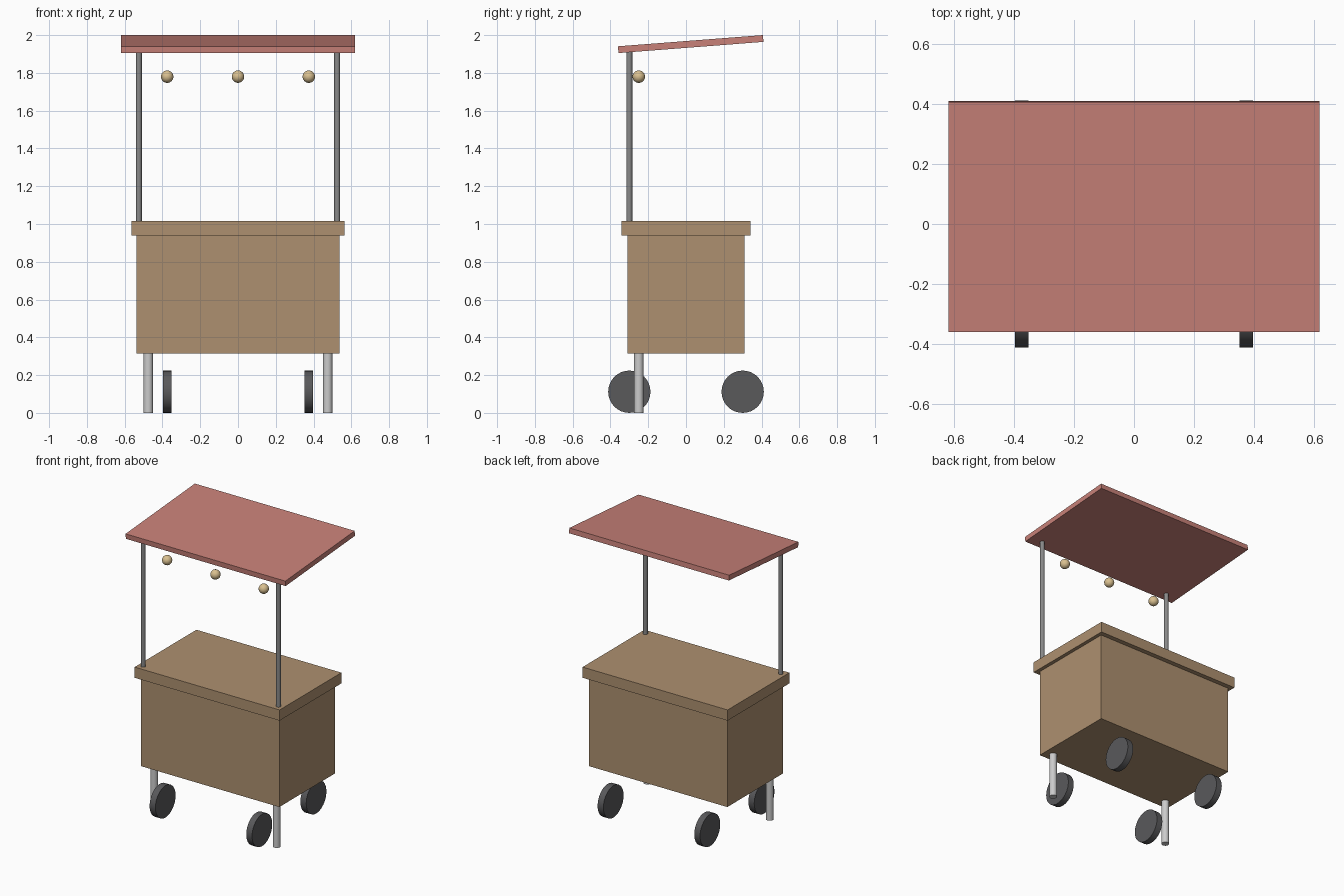
import bpy
import math

if "Cube" in bpy.data.objects:
    bpy.data.objects.remove(bpy.data.objects["Cube"])


def material(name, rgb):
    m = bpy.data.materials.new(name)
    m.diffuse_color = (*rgb, 1)
    m.use_nodes = True
    m.node_tree.nodes["Principled BSDF"].inputs["Base Color"].default_value = m.diffuse_color
    return m


WOOD = material("wood", (0.42, 0.28, 0.16))
RED = material("red_canopy", (0.58, 0.22, 0.19))
RUBBER = material("rubber", (0.10, 0.10, 0.105))
STEEL = material("dark_steel", (0.25, 0.25, 0.25))
GLOW = material("warm_bulb", (0.70, 0.53, 0.28))


def finish(name, mat, smooth=False):
    ob = bpy.context.object
    ob.name = name
    if mat:
        ob.data.materials.append(mat)
    if smooth:
        bpy.ops.object.shade_smooth_by_angle(angle=math.radians(40))
    return ob


def box(name, centre, size, mat, tilt=0):
    bpy.ops.mesh.primitive_cube_add(size=1, location=centre, rotation=(tilt, 0, 0))
    bpy.context.object.scale = size
    return finish(name, mat)


def post(name, x, y, z0, z1, radius, mat):
    bpy.ops.mesh.primitive_cylinder_add(vertices=16, radius=radius, depth=z1 - z0,
                                        location=(x, y, (z0 + z1) / 2))
    return finish(name, mat, True)


# Cabinet, counter and tilted canopy
box("cabinet", (0, 0, 0.6275), (1.075, 0.62, 0.625), WOOD)
box("counter_top", (0, 0, 0.9775), (1.125, 0.685, 0.075), WOOD)
box("canopy", (0, 0.025, 1.9525), (1.24, 0.77, 0.036), RED, 0.077)

for side, sx in (("left", -1), ("right", 1)):
    # Canopy poles and front legs
    post(f"canopy_pole_{side}", sx * 0.525, -0.30, 1.01, 1.912, 0.016, STEEL)
    post(f"front_leg_{side}", sx * 0.475, -0.25, 0, 0.32, 0.025, None)
    # Wheels
    for end, y in (("front", -0.30), ("back", 0.30)):
        bpy.ops.mesh.primitive_cylinder_add(vertices=32, radius=0.112, depth=0.045,
                                            location=(sx * 0.375, y, 0.112),
                                            rotation=(0, math.pi / 2, 0))
        finish(f"{end}_wheel_{side}", RUBBER, True)

# Hanging bulbs
for i, x in enumerate((-0.375, 0, 0.375)):
    bpy.ops.mesh.primitive_uv_sphere_add(segments=20, ring_count=12, radius=0.033,
                                         location=(x, -0.25, 1.78))
    finish(f"light_bulb_{i + 1}", GLOW, True)
